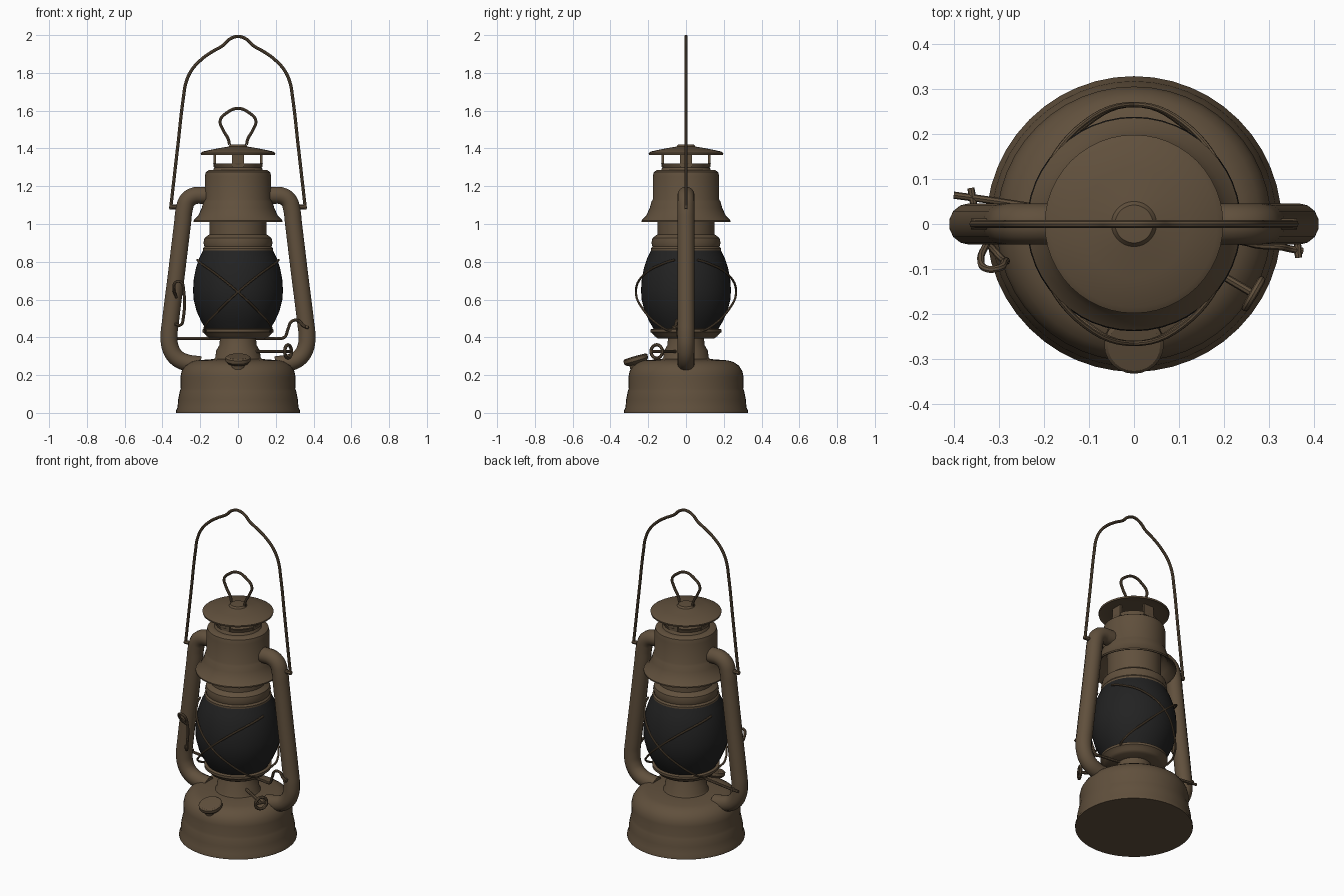
import bpy, bmesh
from math import pi, radians
from mathutils import Vector, Matrix

cube = bpy.data.objects.get("Cube")
if cube:
    bpy.data.objects.remove(cube, do_unlink=True)


def make_material(name, rgb, rough):
    m = bpy.data.materials.new(name)
    m.use_nodes = True
    m.diffuse_color = (*rgb, 1)
    shader = next(n for n in m.node_tree.nodes if n.type == 'BSDF_PRINCIPLED')
    shader.inputs["Base Color"].default_value = (*rgb, 1)
    shader.inputs["Roughness"].default_value = rough
    return m


BROWN = make_material("aged_brown_metal", (0.118, 0.080, 0.046), 0.6)
GLASS = make_material("smoked_dark_glass", (0.016, 0.016, 0.016), 0.4)


def smooth(obj):
    bpy.ops.object.select_all(action='DESELECT')
    obj.select_set(True)
    bpy.context.view_layer.objects.active = obj
    bpy.ops.object.shade_smooth_by_angle(angle=radians(35))


def finish(name, bm, mat):
    bmesh.ops.recalc_face_normals(bm, faces=bm.faces)
    mesh = bpy.data.meshes.new(name)
    bm.to_mesh(mesh)
    bm.free()
    mesh.materials.append(mat)
    obj = bpy.data.objects.new(name, mesh)
    bpy.context.collection.objects.link(obj)
    smooth(obj)
    return obj


def lathe(name, profile, mat=BROWN, sides=48, matrix=None):
    """Turn a (radius, height) profile around z."""
    bm = bmesh.new()
    vs = [bm.verts.new((r, 0, z)) for r, z in profile]
    es = [bm.edges.new(p) for p in zip(vs, vs[1:])]
    bmesh.ops.spin(bm, geom=vs + es, axis=(0, 0, 1), cent=(0, 0, 0),
                   angle=2 * pi, steps=sides)
    bmesh.ops.remove_doubles(bm, verts=bm.verts, dist=0.0005)
    if matrix:
        bm.transform(matrix)
    return finish(name, bm, mat)


def wire(name, points, radius, closed=False, sides=2, res=6):
    """Round rod along a smooth path, turned into a mesh."""
    cu = bpy.data.curves.new(name, 'CURVE')
    cu.dimensions = '3D'
    cu.bevel_depth = radius
    cu.bevel_resolution = sides
    cu.resolution_u = res
    cu.use_fill_caps = True
    sp = cu.splines.new('BEZIER')
    sp.bezier_points.add(len(points) - 1)
    for bp, p in zip(sp.bezier_points, points):
        bp.co = p
        bp.handle_left_type = bp.handle_right_type = 'AUTO'
    sp.use_cyclic_u = closed
    cu.materials.append(BROWN)
    obj = bpy.data.objects.new(name, cu)
    bpy.context.collection.objects.link(obj)
    bpy.ops.object.select_all(action='DESELECT')
    obj.select_set(True)
    bpy.context.view_layer.objects.active = obj
    bpy.ops.object.convert(target='MESH')
    smooth(bpy.context.view_layer.objects.active)


def mirrored(half):
    """Half path in the xz plane, ending on x = 0, continued to the other side."""
    pts = [(x, 0, z) for x, z in half]
    return pts + [(-x, y, z) for x, y, z in reversed(pts[:-1])]


# Fuel tank and burner
lathe("fuel_tank", [(0, 0), (.328, 0), (.328, .012), (.32, .03), (.317, .07),
                    (.308, .115), (.303, .13), (.305, .19), (.298, .222), (.28, .25),
                    (.25, .27), (.22, .278), (.13, .285), (0, .285)])
lathe("burner_cone", [(0, .28), (.13, .28), (.12, .295), (.115, .33), (.098, .36),
                      (.095, .405), (0, .405)])
lathe("glass_gallery", [(0, .395), (.15, .395), (.165, .405), (.172, .415), (.188, .428),
                        (.188, .442), (.172, .446), (.165, .46), (0, .46)])

# Globe and chimney
lathe("glass_globe", [(0, .44), (.168, .44), (.195, .485), (.22, .54), (.235, .60),
                      (.238, .65), (.234, .71), (.222, .77), (.205, .82), (.183, .865),
                      (0, .865)], GLASS)
lathe("globe_collar", [(0, .858), (.186, .858), (.186, .87), (.178, .88), (.183, .90),
                       (.178, .925), (.152, .945), (.15, 1.11), (0, 1.11)])
lathe("chimney_hood", [(.15, 1.1), (.168, 1.09), (.19, 1.05), (.225, 1.014), (.236, 1.01),
                       (.236, 1.018), (.21, 1.045), (.192, 1.085), (.182, 1.12),
                       (.176, 1.13), (.176, 1.25), (.17, 1.275), (.155, 1.285),
                       (.132, 1.285), (.125, 1.30), (.132, 1.32), (.12, 1.32), (.118, 1.29),
                       (0, 1.29)])
lathe("chimney_cap", [(0, 1.37), (.13, 1.37), (.18, 1.372), (.196, 1.366), (.198, 1.376),
                      (.185, 1.384), (.12, 1.398), (.05, 1.41), (.042, 1.42), (0, 1.422)])

# Posts between the chimney and its cap
for i in range(4):
    bm = bmesh.new()
    bmesh.ops.create_cube(bm, size=1)
    bm.transform(Matrix.Rotation(i * pi / 2, 4, 'Z') @ Matrix.Translation((.123, 0, 1.34))
                 @ Matrix.Diagonal((.014, .066, .075, 1)))
    finish(f"vent_post_{i + 1}", bm, BROWN)

# Side air tubes with pivot pins for the handle
for side, s in (("left", 1), ("right", -1)):
    path = [(.14, 1.15), (.19, 1.152), (.235, 1.148), (.268, 1.125), (.284, 1.08),
            (.294, 1.0), (.328, .72), (.358, .48), (.365, .41), (.358, .345),
            (.328, .295), (.28, .268), (.20, .255)]
    wire(f"{side}_air_tube", [(s * x, 0, z) for x, z in path], .046, sides=5, res=5)
    wire(f"{side}_handle_pin", [(s * .28, 0, 1.09), (s * .362, 0, 1.09)], .012)

# Carrying handle and cap ring
wire("carrying_handle", mirrored([(.357, 1.08), (.35, 1.14), (.318, 1.42), (.289, 1.67),
                                  (.275, 1.75), (.245, 1.815), (.195, 1.87), (.14, 1.91),
                                  (.08, 1.945), (.045, 1.978), (0, 1.993)]), .0085)
wire("cap_ring", mirrored([(0, 1.415), (.045, 1.42), (.052, 1.45), (.08, 1.50), (.094, 1.548),
                           (.06, 1.588), (0, 1.612)])[1:-1], .008)

# Crossed guard wires around the globe
for face, f in (("front", -1), ("back", 1)):
    for lean, s in (("rising", 1), ("falling", -1)):
        guard = [(.215, .06, .81), (.20, .11, .795), (.11, .225, .73), (0, .265, .64),
                 (-.10, .225, .545), (-.175, .13, .455), (-.17, .08, .43)]
        wire(f"{face}_{lean}_guard", [(s * x, f * y, z) for x, y, z in guard], .006)

# Globe lifting lever and its latch
wire("lift_lever", [(-.40, .064, .395), (-.30, .05, .395), (0, 0, .395), (.20, -.032, .395),
                    (.245, -.04, .40), (.265, -.045, .445), (.285, -.048, .485),
                    (.32, -.05, .488), (.345, -.055, .462), (.373, -.06, .45)], .008)
wire("lever_left_stop", [(-.362, .08, .395), (-.355, .04, .395)], .008)
wire("lever_right_stop", [(.365, -.075, .455), (.362, -.03, .455)], .008)
wire("side_latch", [(-.335, -.03, .47), (-.30, -.07, .468), (-.29, -.08, .50),
                    (-.288, -.085, .65), (-.30, -.098, .69), (-.325, -.1, .695),
                    (-.34, -.08, .66), (-.325, -.04, .61)], .008)

# Wick adjuster: shaft and open wheel
out = Vector((.86, -.5, 0)).normalized()
across = Vector((-out.y, out.x, 0))
hub = Vector((.265, -.155, .325))
wire("wick_shaft", [Vector((.07, -.04, .325)), hub], .009)
spokes = [(1, 0), (.7, .7), (0, 1), (-.7, .7), (-1, 0), (-.7, -.7), (0, -1), (.7, -.7)]
wire("wick_wheel", [hub + across * a * .035 + Vector((0, 0, b * .035)) for a, b in spokes],
     .009, closed=True, res=4)
wire("wick_crossbar", [hub - across * .035, hub + across * .035], .007)

# Filler cap, tilted outward
tilt = Matrix.Translation((0, -.255, .245)) @ Matrix.Rotation(radians(16), 4, 'X')
lathe("filler_cap", [(0, -.02), (.042, -.02), (.042, .015), (.056, .02), (.066, .032),
                     (.066, .05), (.058, .056), (0, .058)], sides=24, matrix=tilt)
